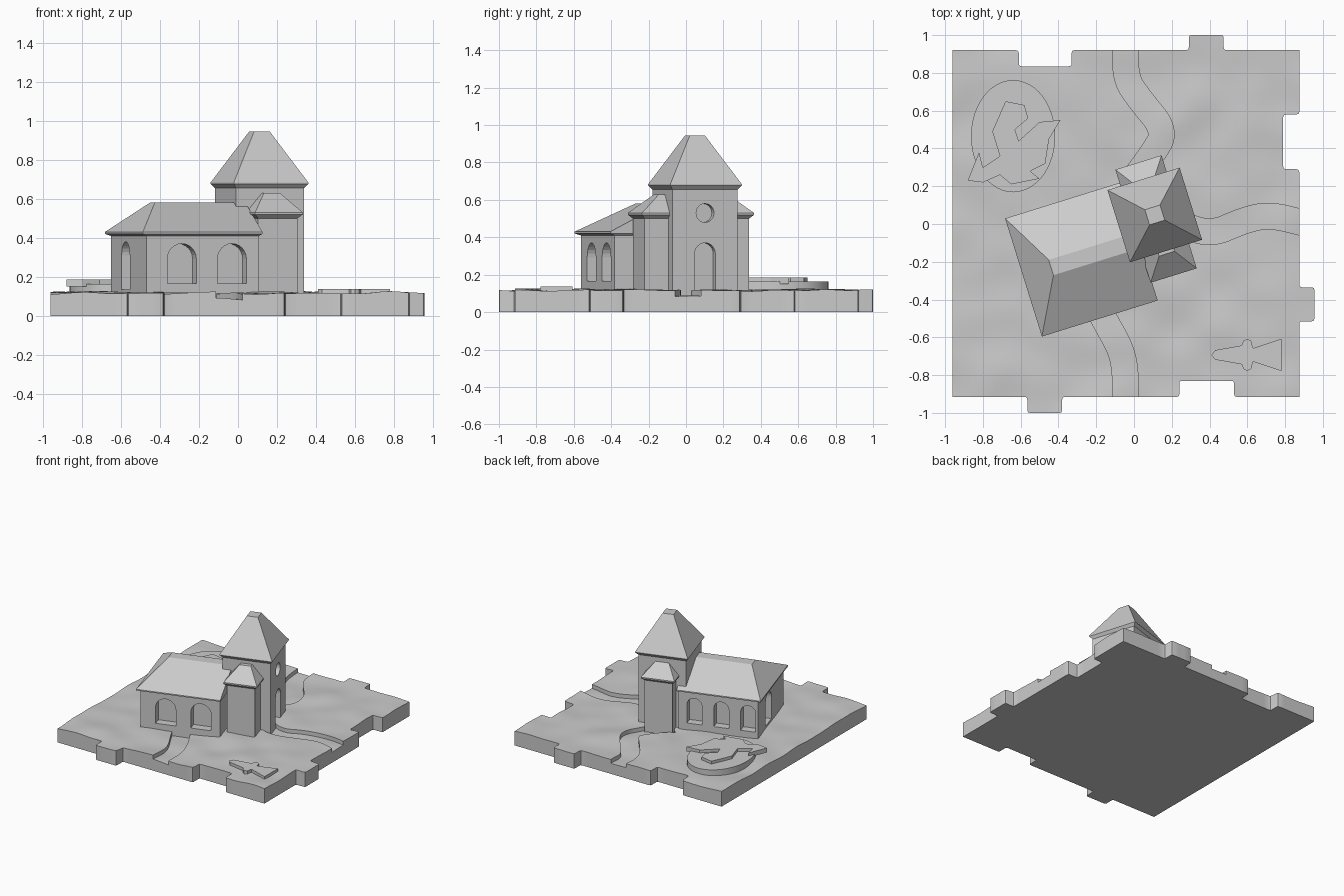
import bpy, bmesh, math
from mathutils import Matrix, Vector, noise, geometry

cube = bpy.data.objects.get("Cube")
if cube:
    bpy.data.objects.remove(cube, do_unlink=True)

stone = bpy.data.materials.new("light grey stone")
stone.use_nodes = True
GREY = (0.6, 0.6, 0.6, 1)
stone.diffuse_color = GREY
stone.node_tree.nodes["Principled BSDF"].inputs["Base Color"].default_value = GREY

# Church frame: centred on the tower, turned on the plot
CHURCH = Matrix.Translation((0.11, 0.048, 0)) @ Matrix.Rotation(math.radians(17.3), 4, 'Z')
WORLD = Matrix.Identity(4)


def make(name, bm, frame=WORLD):
    bmesh.ops.recalc_face_normals(bm, faces=bm.faces)
    mesh = bpy.data.meshes.new(name)
    bm.to_mesh(mesh)
    bm.free()
    mesh.transform(frame)
    mesh.materials.append(stone)
    obj = bpy.data.objects.new(name, mesh)
    bpy.context.collection.objects.link(obj)
    return obj


def loft(name, rings, frame=CHURCH):
    """Stack of rectangles (u0, u1, v0, v1, z) joined into a closed solid."""
    bm = bmesh.new()
    loops = [[bm.verts.new(p) for p in ((a, c, z), (b, c, z), (b, d, z), (a, d, z))]
             for a, b, c, d, z in rings]
    for low, high in zip(loops, loops[1:]):
        for i in range(4):
            j = (i + 1) % 4
            bm.faces.new((low[i], low[j], high[j], high[i]))
    bm.faces.new(loops[0])
    bm.faces.new(loops[-1])
    return make(name, bm, frame)


def prism(name, points, start, end, place, frame=WORLD):
    """Outline pushed from start to end; place maps (a, b, depth) to a position."""
    bm = bmesh.new()
    lo, hi = [[bm.verts.new(place(a, b, t)) for a, b in points] for t in (start, end)]
    n = len(points)
    for i in range(n):
        j = (i + 1) % n
        bm.faces.new((lo[i], lo[j], hi[j], hi[i]))
    bm.faces.new(lo)
    bm.faces.new(hi)
    return make(name, bm, frame)


def flat(a, b, t):
    return (a, b, t)


def cut(obj, cutters):
    for c in cutters:
        mod = obj.modifiers.new("cut", 'BOOLEAN')
        mod.operation, mod.solver, mod.object = 'DIFFERENCE', 'EXACT', c
    bpy.context.view_layer.update()
    mesh = bpy.data.meshes.new_from_object(obj.evaluated_get(bpy.context.evaluated_depsgraph_get()))
    obj.modifiers.clear()
    obj.data = mesh
    for c in cutters:
        bpy.data.objects.remove(c, do_unlink=True)


def smooth(obj, angle=30):
    bpy.ops.object.select_all(action='DESELECT')
    obj.select_set(True)
    bpy.context.view_layer.objects.active = obj
    bpy.ops.object.shade_smooth_by_angle(angle=math.radians(angle))


def soften(points, rounds=3):
    """Corner cutting that keeps the end points."""
    pts = [Vector(p) for p in points]
    for _ in range(rounds):
        new = [pts[0]]
        for p, q in zip(pts, pts[1:]):
            new += [p.lerp(q, 0.25), p.lerp(q, 0.75)]
        pts = new + [pts[-1]]
    return pts


# Ground tile outline: a square with interlocking tabs and notches, corners rounded
X0, X1, Y0, Y1 = -0.96, 0.875, -0.915, 0.92


def bump(along, out, base):
    """Four corners of a tab or notch along one side, as (position, offset)."""
    return [(along[0], base), (along[0], out), (along[1], out), (along[1], base)]


front_side = bump((-0.565, -0.38), -1.0, Y0) + bump((0.24, 0.53), -0.83, Y0)
right_side = [(x, y) for y, x in bump((-0.515, -0.335), 0.955, X1) + bump((0.29, 0.58), 0.79, X1)]
back_side = bump((0.475, 0.29), 1.0, Y1) + bump((-0.33, -0.61), 0.835, Y1)
corners = [(X0, Y0)] + front_side + [(X1, Y0)] + right_side + [(X1, Y1)] + back_side + [(X0, Y1)]
outline = []
for i, c in enumerate(corners):
    p, before, after = Vector(c), Vector(corners[i - 1]), Vector(corners[(i + 1) % len(corners)])
    a = p + (before - p).normalized() * 0.014
    b = p + (after - p).normalized() * 0.014
    outline += [p] if abs(c[0]) > 0.8 and abs(c[1]) > 0.9 else [a, (a + b + p * 2) / 4, b]
rim = []
for p, q in zip(outline, outline[1:] + outline[:1]):
    n = max(1, round((q - p).length / 0.05))
    rim += [p.lerp(q, k / n) for k in range(n)]

# Footpath centre lines
PATHS = [soften(p) for p in (
    [(-0.045, -0.96), (-0.045, -0.78), (-0.07, -0.66), (-0.15, -0.52), (-0.22, -0.38)],
    [(-0.045, 0.96), (-0.045, 0.77), (0.03, 0.66), (0.17, 0.49), (0.09, 0.36), (0.0, 0.24)],
    [(0.2, 0.02), (0.4, -0.06), (0.58, 0.02), (0.72, 0.05), (0.92, 0.0)])]
HALF = 0.068


def path_distance(p):
    best = 9
    for path in PATHS:
        for a, b in zip(path, path[1:]):
            near, t = geometry.intersect_point_line(p, a, b)
            best = min(best, (p - a.lerp(b, min(1, max(0, t)))).length)
    return best


# Triangulate the rim, the path edges and a loose grid together
points = rim[:]
edges = []
for path in PATHS:
    for side in (-HALF, HALF):
        first = len(points)
        for i, p in enumerate(path):
            d = (path[min(i + 1, len(path) - 1)] - path[max(i - 1, 0)]).normalized()
            points.append(p + Vector((-d.y, d.x)) * side)
        edges += [(k, k + 1) for k in range(first, len(points) - 1)]
STEP = 0.043
for i in range(-23, 24):
    for j in range(-23, 24):
        p = Vector((i * STEP, j * STEP))
        if abs(path_distance(p) - HALF) > 0.012:
            points.append(p)
flat_pts, _, tris, *_ = geometry.delaunay_2d_cdt(
    points, edges, [list(range(len(rim)))], 1, 1e-5)


def height(p):
    return 0.117 + 0.014 * noise.noise((p.x * 4.5, p.y * 4.5, 3.1))


# Raise the triangles: meadow on top, sunken paths, rim walls and a flat underside
bm = bmesh.new()
verts = {}


def vert(i, level):
    if (i, level) not in verts:
        p = flat_pts[i]
        z = {"meadow": height(p), "path": height(p) - 0.032, "base": 0}[level]
        verts[i, level] = bm.verts.new((p.x, p.y, z))
    return verts[i, level]


borders = {}
for tri in tris:
    centre = sum((flat_pts[i] for i in tri), Vector((0, 0))) / len(tri)
    level = "path" if path_distance(centre) < HALF else "meadow"
    bm.faces.new([vert(i, level) for i in tri])
    bm.faces.new([vert(i, "base") for i in reversed(tri)])
    for k in range(len(tri)):
        borders.setdefault(tuple(sorted((tri[k - 1], tri[k]))), []).append(level)
for (i, j), levels in borders.items():
    if len(levels) == 1:
        levels.append("base")
    top, low = levels
    if top != low:
        bm.faces.new((vert(i, top), vert(j, top), vert(j, low), vert(i, low)))
smooth(make("ground_tile", bm))


# Openings in the church walls
def arch(mid, width, bottom, top, wall, depth=0.065):
    r = width / 2
    pts = [(mid - r, bottom), (mid + r, bottom)]
    pts += [(mid + r * math.cos(a), top - r + r * math.sin(a))
            for a in (math.pi * i / 12 for i in range(13))]
    return prism("arch_cutter", pts, -depth, 0.05, wall, CHURCH)


def front_wall(s, z, t):
    return (s, -0.41 - t, z)


def back_wall(s, z, t):
    return (s, 0.195 + t, z)


def west_wall(s, z, t):
    return (-0.735 - t, s, z)


def tower_wall(s, z, t):
    return (0.182 + t, s, z)


# Nave with hipped roof
nave = loft("nave_walls", [(-0.735, -0.13, -0.41, 0.195, z) for z in (0.05, 0.425)])
cut(nave, [arch(m, 0.155, 0.165, 0.37, front_wall) for m in (-0.544, -0.275)]
    + [arch(m, 0.115, 0.165, 0.37, back_wall) for m in (-0.66, -0.455, -0.25)]
    + [arch(-0.055, 0.14, 0.135, 0.38, west_wall)])
loft("nave_roof", [(-0.735, -0.13, -0.41, 0.195, 0.41), (-0.762, -0.12, -0.437, 0.218, 0.42),
                   (-0.762, -0.12, -0.437, 0.218, 0.43), (-0.607, -0.12, -0.145, -0.06, 0.58)])


# Tower with door, round window and flat-topped spire
def square(h, z):
    return (-h, h, -h, h, z)


tower = loft("tower_walls", [square(0.182, 0.05), square(0.182, 0.67)])
disc = [(0.05 * math.cos(a), 0.53 + 0.05 * math.sin(a))
        for a in (math.tau * i / 24 for i in range(24))]
cut(tower, [arch(0, 0.115, 0.1, 0.37, tower_wall, 0.04),
            prism("round_cutter", disc, -0.04, 0.05, tower_wall, CHURCH)])
loft("tower_roof", [square(0.182, 0.655), square(0.2, 0.677), square(0.2, 0.684), square(0.042, 0.945)])

# Side annexes, front and back
for name, side, reach in (("front", -1, 0.315), ("back", 1, 0.27)):
    def ring(half, out, z):
        v = sorted((side * 0.12, side * out))
        return (-half, half, v[0], v[1], z)
    loft(name + "_annex_walls", [ring(0.105, reach, 0.05), ring(0.105, reach, 0.51)])
    loft(name + "_annex_roof", [ring(0.105, reach, 0.5), ring(0.128, reach + 0.021, 0.52),
                                ring(0.128, reach + 0.021, 0.53), ring(0.043, reach - 0.1, 0.63)])

# Oval plinth with a carved creature in relief
oval = [(-0.64 + 0.223 * math.cos(a), 0.465 + 0.297 * math.sin(a))
        for a in (math.tau * i / 48 for i in range(48))]
smooth(prism("oval_plinth", oval, 0.05, 0.163, flat))
creature = [(-0.71, 0.36), (-0.75, 0.49), (-0.68, 0.65), (-0.58, 0.63), (-0.56, 0.56),
            (-0.63, 0.5), (-0.61, 0.44), (-0.5, 0.54), (-0.39, 0.55), (-0.45, 0.45),
            (-0.47, 0.32), (-0.55, 0.28), (-0.5, 0.24), (-0.65, 0.21), (-0.71, 0.26),
            (-0.8, 0.22), (-0.88, 0.23), (-0.82, 0.38), (-0.8, 0.3)]
prism("creature_relief", creature, 0.15, 0.186, flat)

# Flat marker stone, mirrored about its long axis
half = [(0.41, 0), (0.43, 0.025), (0.57, 0.05), (0.58, 0.075), (0.6, 0.085),
        (0.62, 0.075), (0.63, 0.035), (0.78, 0.085)]
marker = half + [(x, -y) for x, y in half[:0:-1]]
prism("marker_stone", [(x, y - 0.693) for x, y in marker], 0.08, 0.138, flat)
